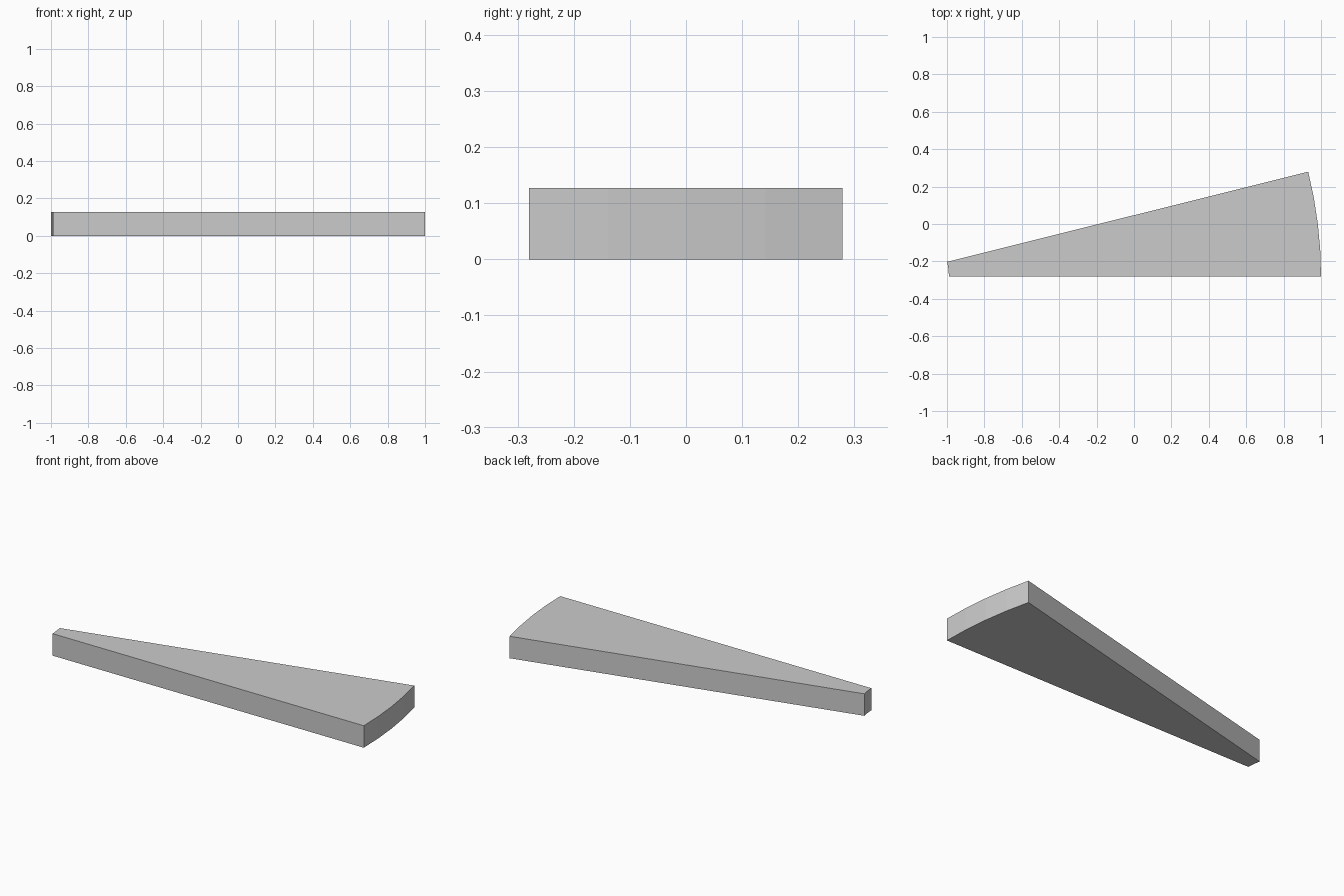
import bpy
import bmesh
from math import cos, sin, radians

cube = bpy.data.objects.get("Cube")
if cube:
    bpy.data.objects.remove(cube, do_unlink=True)

# Sector dimensions
INNER, OUTER, HEIGHT = 0.322, 2.312, 0.127
SWEEP, STEPS = radians(14), 4
APEX_X, APEX_Y = 1 - OUTER, -0.28

# Plain grey finish
grey = bpy.data.materials.new("light_grey")
colour = (0.6, 0.6, 0.6, 1)
grey.diffuse_color = colour
grey.use_nodes = True
grey.node_tree.nodes["Principled BSDF"].inputs["Base Color"].default_value = colour


def arc(radius):
    """Points along an arc around the wedge's apex."""
    angles = [SWEEP * i / STEPS for i in range(STEPS + 1)]
    return [(APEX_X + radius * cos(a), APEX_Y + radius * sin(a), 0) for a in angles]


# Wedge outline, extruded upward
bm = bmesh.new()
outline = arc(OUTER) + arc(INNER)[::-1]
base = bm.faces.new([bm.verts.new(p) for p in outline])
top = bmesh.ops.extrude_face_region(bm, geom=[base], use_keep_orig=True)["geom"]
bmesh.ops.translate(bm, vec=(0, 0, HEIGHT),
                    verts=[v for v in top if isinstance(v, bmesh.types.BMVert)])
bmesh.ops.recalc_face_normals(bm, faces=bm.faces)

mesh = bpy.data.meshes.new("curved_wedge")
bm.to_mesh(mesh)
bm.free()
mesh.materials.append(grey)
wedge = bpy.data.objects.new("curved_wedge", mesh)
bpy.context.collection.objects.link(wedge)
